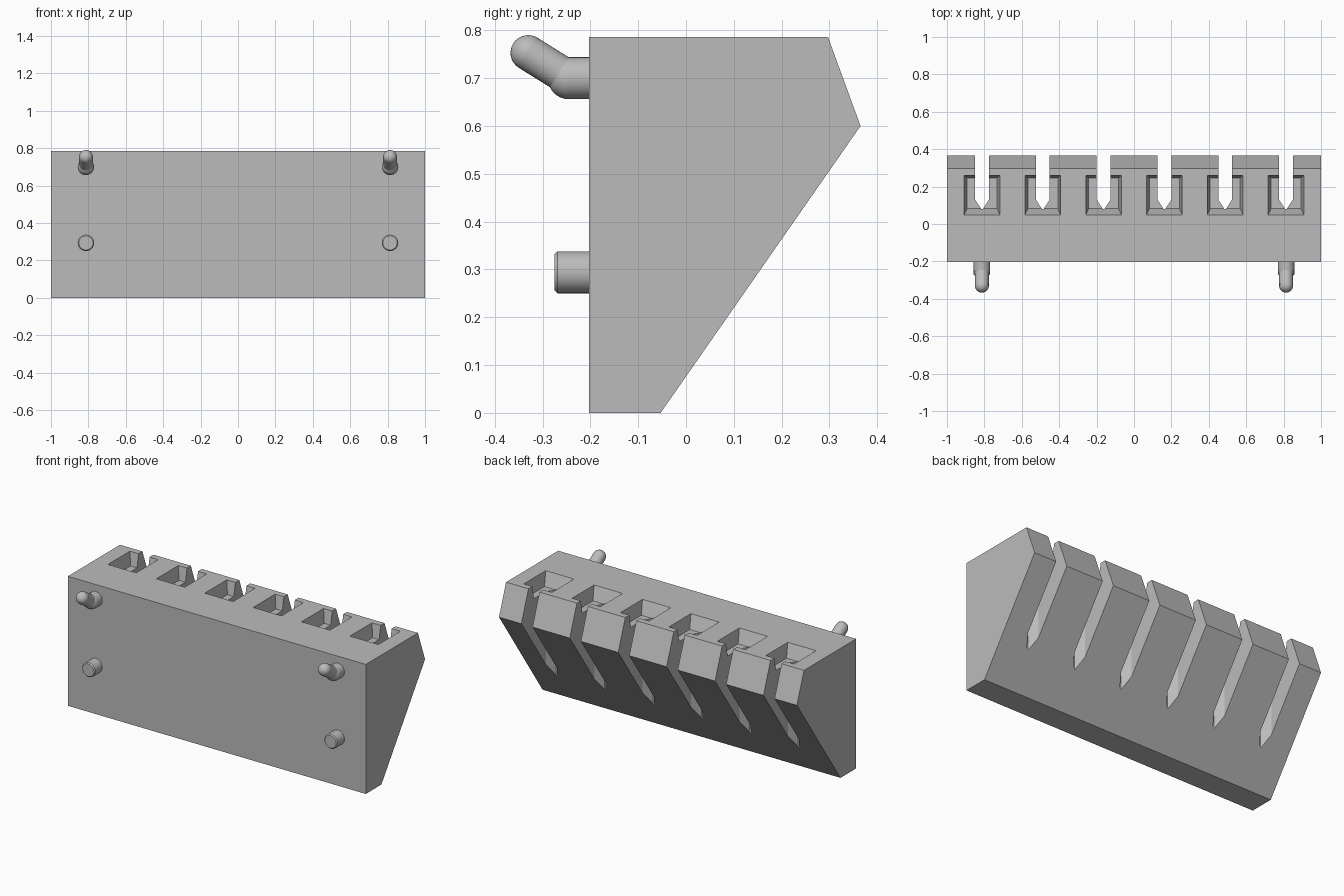
import bpy, bmesh, math
from mathutils import Vector, Matrix

cube = bpy.data.objects.get("Cube")
if cube:
    bpy.data.objects.remove(cube)

grey = bpy.data.materials.new("grey plastic")
grey.use_nodes = True
colour = (0.5, 0.5, 0.5, 1)
grey.diffuse_color = colour
grey.node_tree.nodes["Principled BSDF"].inputs["Base Color"].default_value = colour


def make_object(name, bm):
    bmesh.ops.recalc_face_normals(bm, faces=bm.faces)
    mesh = bpy.data.meshes.new(name)
    bm.to_mesh(mesh)
    bm.free()
    obj = bpy.data.objects.new(name, mesh)
    obj.data.materials.append(grey)
    bpy.context.collection.objects.link(obj)
    return obj


def loft(bm, lower, upper):
    """Closed solid between two matching outlines."""
    a = [bm.verts.new(p) for p in lower]
    b = [bm.verts.new(p) for p in upper]
    bm.faces.new(a)
    bm.faces.new(b)
    for i in range(len(a)):
        j = (i + 1) % len(a)
        bm.faces.new((a[i], a[j], b[j], b[i]))


def cut(target, cutter):
    cutter.hide_render = True
    mod = target.modifiers.new("cut", "BOOLEAN")
    mod.operation = "DIFFERENCE"
    mod.solver = "EXACT"
    mod.object = cutter
    bpy.context.view_layer.objects.active = target
    bpy.ops.object.modifier_apply(modifier=mod.name)
    bpy.data.objects.remove(cutter)


def rod(bm, start, end, r1, r2):
    """Cylinder or cone between two points."""
    start, end = Vector(start), Vector(end)
    axis = end - start
    turn = axis.to_track_quat("Z", "Y").to_matrix().to_4x4()
    bmesh.ops.create_cone(bm, cap_ends=True, segments=32, radius1=r1, radius2=r2,
                          depth=axis.length,
                          matrix=Matrix.Translation((start + end) / 2) @ turn)


def ball(bm, centre, radius):
    bmesh.ops.create_uvsphere(bm, u_segments=32, v_segments=16, radius=radius,
                              matrix=Matrix.Translation(centre))


# Rack body: side profile extruded along x
TOP, FRONT = 0.786, -0.203
profile = [(FRONT, 0), (-0.053, 0), (0.365, 0.6), (0.297, TOP), (FRONT, TOP)]
bm = bmesh.new()
loft(bm, [(-1, y, z) for y, z in profile], [(1, y, z) for y, z in profile])
body = make_object("rack_body", bm)

# Six tool slots with pointed ends, each below a tapered pocket
slots, pockets = bmesh.new(), bmesh.new()
DEPTH = 0.08
for i in range(6):
    x = (i - 2.5) * 0.325
    outline = [(-0.037, 0.5), (-0.037, 0.13), (-0.004, 0.08),
               (0.004, 0.08), (0.037, 0.13), (0.037, 0.5)]
    loft(slots, [(x + u, y, -0.1) for u, y in outline],
         [(x + u, y, 1) for u, y in outline])

    def rect(w, y0, y1, z):
        return [(x - w, y0, z), (x + w, y0, z), (x + w, y1, z), (x - w, y1, z)]
    # The upper outline lies level with the rack top; a cap keeps the cut clean
    loft(pockets, rect(0.08, 0.082, 0.245, TOP - DEPTH),
         rect(0.097, 0.045, 0.262, TOP + 0.01))
cut(body, make_object("pocket_cutter", pockets))
cut(body, make_object("slot_cutter", slots))

# Mounting pegs on the front
for side, sx in (("left", 1), ("right", -1)):
    x = sx * 0.813
    # Bent upper hook with rounded elbow and tip
    bm = bmesh.new()
    elbow, tip = (x, -0.245, 0.7), (x, -0.33, 0.753)
    rod(bm, (x, FRONT, 0.7), elbow, 0.044, 0.044)
    ball(bm, elbow, 0.044)
    rod(bm, elbow, tip, 0.037, 0.037)
    ball(bm, tip, 0.037)
    hook = make_object(side + "_upper_hook", bm)
    # Straight lower pin with chamfered end
    bm = bmesh.new()
    rod(bm, (x, FRONT, 0.294), (x, -0.269, 0.294), 0.044, 0.044)
    rod(bm, (x, -0.269, 0.294), (x, -0.275, 0.294), 0.044, 0.038)
    pin = make_object(side + "_lower_pin", bm)
    for obj in (hook, pin):
        bpy.ops.object.select_all(action="DESELECT")
        obj.select_set(True)
        bpy.context.view_layer.objects.active = obj
        bpy.ops.object.shade_smooth_by_angle(angle=math.radians(35))
